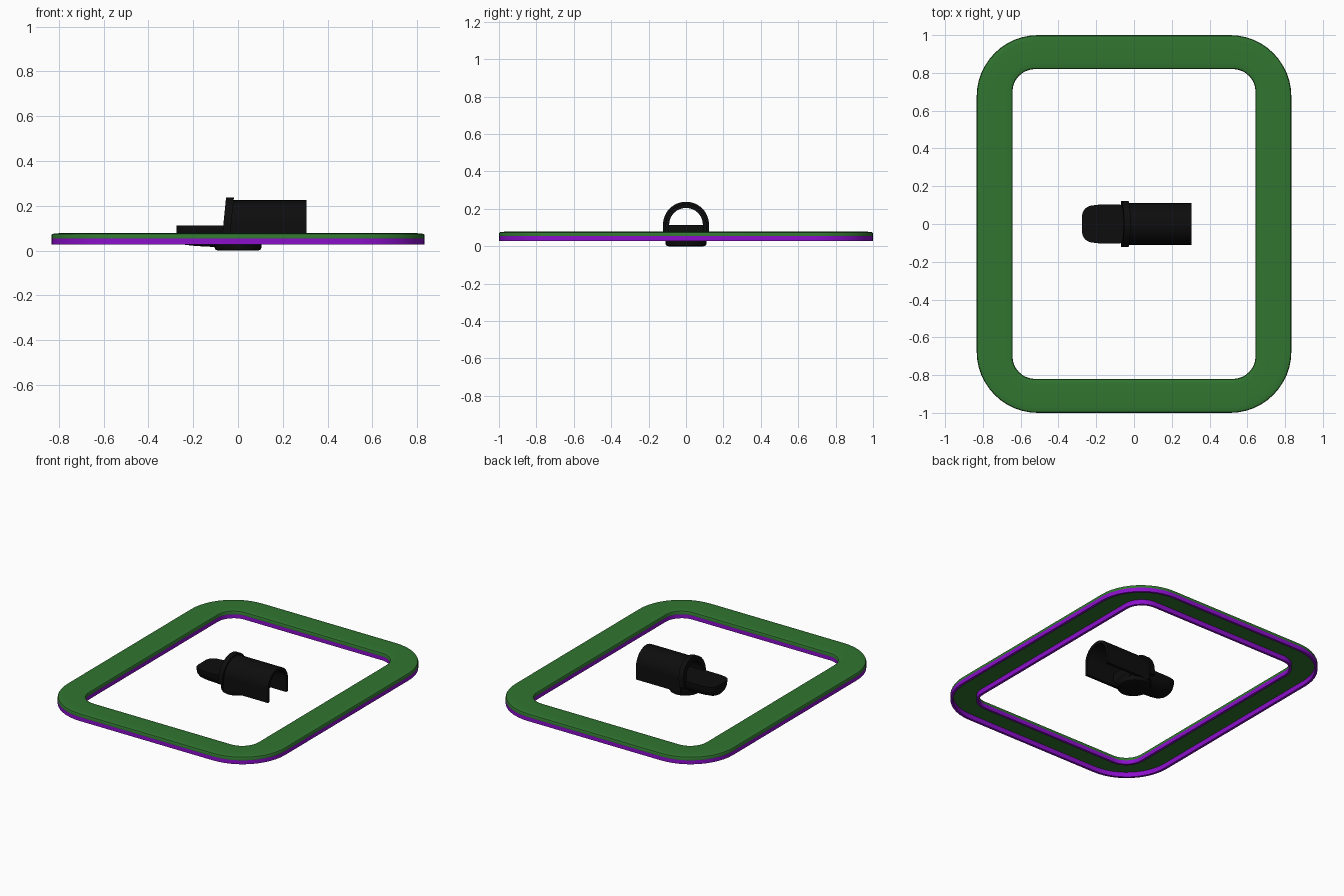
import bpy, bmesh, math

if "Cube" in bpy.data.objects:
    bpy.data.objects.remove(bpy.data.objects["Cube"])


def material(name, rgb):
    m = bpy.data.materials.new(name)
    m.diffuse_color = (*rgb, 1)
    m.use_nodes = True
    m.node_tree.nodes["Principled BSDF"].inputs["Base Color"].default_value = m.diffuse_color
    return m


GREEN = material("green", (0.03, 0.178, 0.03))
PURPLE = material("purple", (0.26, 0.005, 0.6))
BLACK = material("black", (0.004, 0.004, 0.004))


def loft(name, rings, mats, closed=False, rule=None):
    """Skin a list of equal closed rings; closed joins last ring to first."""
    bm = bmesh.new()
    vs = [[bm.verts.new(p) for p in r] for r in rings]
    n = len(vs[0])
    for i in range(len(vs) if closed else len(vs) - 1):
        a, b = vs[i], vs[(i + 1) % len(vs)]
        for j in range(n):
            f = bm.faces.new((a[j], a[(j + 1) % n], b[(j + 1) % n], b[j]))
            if rule:
                f.material_index = rule(i)
    if not closed:
        bm.faces.new(vs[0])
        bm.faces.new(vs[-1])
    bmesh.ops.recalc_face_normals(bm, faces=bm.faces)
    me = bpy.data.meshes.new(name)
    bm.to_mesh(me)
    bm.free()
    for m in mats:
        me.materials.append(m)
    ob = bpy.data.objects.new(name, me)
    bpy.context.collection.objects.link(ob)
    bpy.ops.object.select_all(action='DESELECT')
    ob.select_set(True)
    bpy.context.view_layer.objects.active = ob
    bpy.ops.object.shade_smooth_by_angle(angle=math.radians(35))
    return ob


def rounded_rect(hx, hy, r, z, seg=12):
    pts = []
    for k, (sx, sy) in enumerate(((1, 1), (-1, 1), (-1, -1), (1, -1))):
        for i in range(seg + 1):
            a = math.pi / 2 * (k + i / seg)
            pts.append((sx * (hx - r) + r * math.cos(a),
                        sy * (hy - r) + r * math.sin(a), z))
    return pts


# Rounded frame: channel section swept round, open underneath
# (fraction from outer to inner edge, height)
half = [(0.09, 0.06), (0.09, 0.027), (0, 0.027), (0, 0.054), (0, 0.068),
        (0.02, 0.074), (0.08, 0.077), (0.2, 0.078)]
section = half + [(1 - t, z) for t, z in reversed(half)]
rings = [rounded_rect(0.833 - 0.19 * t, 1 - 0.18 * t, 0.325 - 0.205 * t, z)
         for t, z in section]
purple_bands = {0, 1, 2, 12, 13, 14}
loft("frame", rings, [GREEN, PURPLE], True,
     lambda i: 1 if i in purple_bands else 0)


# Half tube and its slanted collar
def arch(name, x0, x1, ro, ri, zb, lean=0.0, zc=0.115, seg=24):
    prof = [(-ro, zb)]
    prof += [(-ro * math.cos(math.pi * i / seg), zc + ro * math.sin(math.pi * i / seg))
             for i in range(seg + 1)]
    prof += [(ro, zb), (ri, zb)]
    prof += [(ri * math.cos(math.pi * i / seg), zc + ri * math.sin(math.pi * i / seg))
             for i in range(seg + 1)]
    prof += [(-ri, zb)]
    loft(name, [[(x + lean * (z - zb), y, z) for y, z in prof] for x in (x0, x1)],
         [BLACK])


arch("half_tube", -0.035, 0.305, 0.11, 0.09, 0.028)
arch("collar", -0.07, -0.035, 0.123, 0.09, 0.07, 0.1)

# Tongue: flat top, rounded belly and blunt rounded tip
stations = [(-0.275, 0.045, 0.05), (-0.27, 0.065, 0.065), (-0.258, 0.083, 0.077),
            (-0.235, 0.096, 0.087), (-0.19, 0.102, 0.092), (-0.08, 0.102, 0.098),
            (0.09, 0.1, 0.098)]
loft("tongue", [[(x, w * math.cos(math.pi * i / 20), 0.113 - d * math.sin(math.pi * i / 20) ** 0.8)
                 for i in range(21)] for x, w, d in stations], [BLACK])

# Round foot under the tongue
loft("foot", [[(r * math.cos(math.tau * i / 40), 1.05 * r * math.sin(math.tau * i / 40), z)
               for i in range(40)]
              for r, z in ((0.09, 0), (0.1, 0.004), (0.104, 0.012), (0.104, 0.05))], [BLACK])
